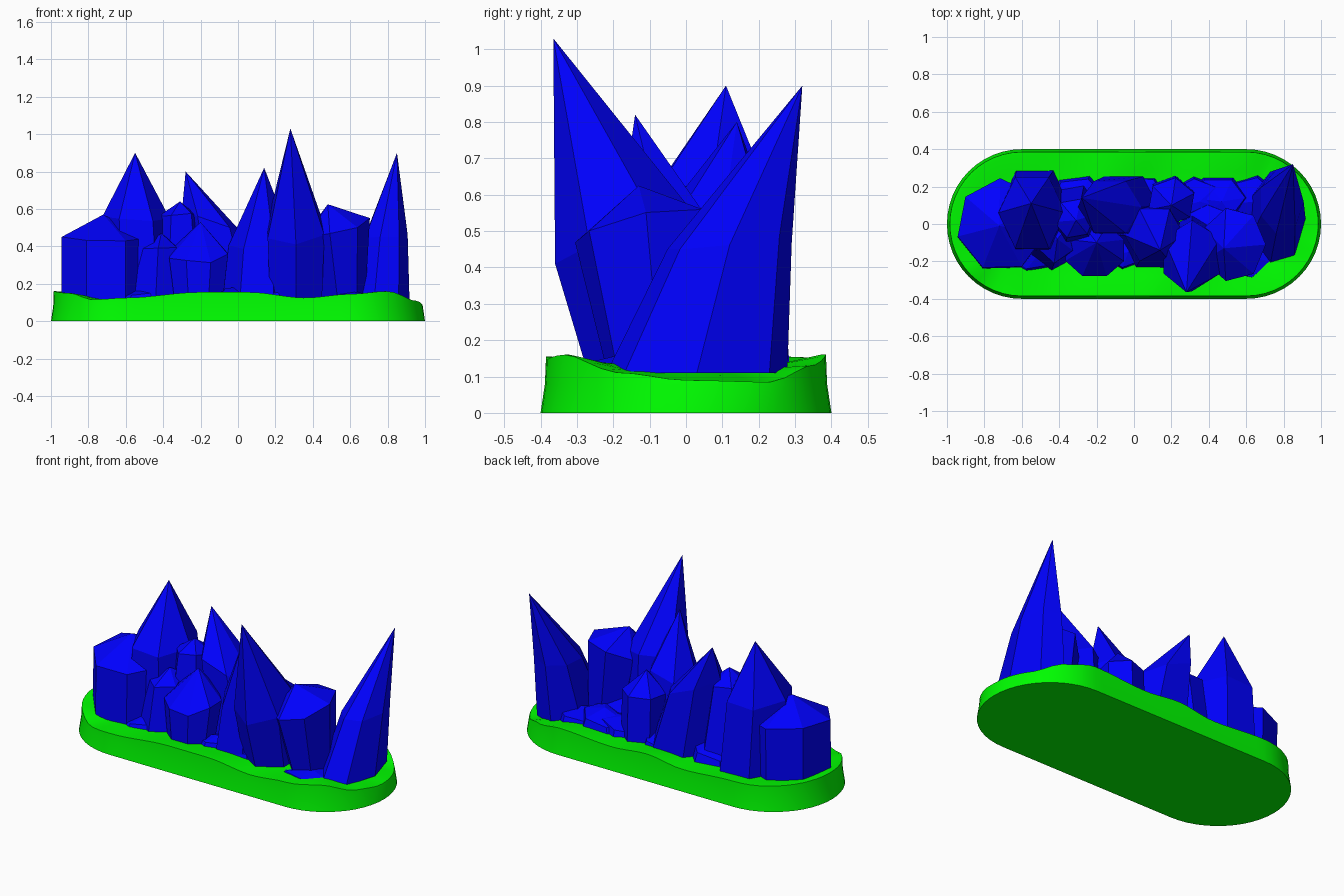
import bpy, bmesh, math, random

if "Cube" in bpy.data.objects:
    bpy.data.objects.remove(bpy.data.objects["Cube"])

random.seed(4)


def material(name, color):
    m = bpy.data.materials.new(name)
    m.diffuse_color = color
    m.use_nodes = True
    m.node_tree.nodes["Principled BSDF"].inputs["Base Color"].default_value = m.diffuse_color
    return m


GREEN = material("green", (0.0, 1.0, 0.0, 1))
BLUE = material("blue", (0.0, 0.0, 1.0, 1))


def finish(bm, name, mat):
    bmesh.ops.recalc_face_normals(bm, faces=bm.faces)
    me = bpy.data.meshes.new(name)
    bm.to_mesh(me)
    bm.free()
    me.materials.append(mat)
    ob = bpy.data.objects.new(name, me)
    bpy.context.collection.objects.link(ob)
    return ob


def bridge(bm, a, b):
    n = len(a)
    for i in range(n):
        bm.faces.new((a[i], a[(i + 1) % n], b[(i + 1) % n], b[i]))


# Base: stadium outline with a wavy rim
# rim height by perimeter position: front 0-1, right end 1-2, back 2-3, left end 3-4
RIM = [(0, .125), (.33, .155), (.55, .155), (.8, .125), (1, .145), (1.17, .16),
       (1.35, .11), (1.5, .09), (1.7, .085), (1.85, .13), (2, .16), (2.3, .14),
       (2.5, .16), (2.7, .13), (3, .15), (3.5, .16), (3.72, .15), (3.85, .115), (4, .125)]


def rim(t):
    for (a, p), (b, q) in zip(RIM, RIM[1:]):
        if t <= b:
            s = (t - a) / (b - a)
            s = s * s * (3 - 2 * s)
            return p + (q - p) * s
    return RIM[-1][1]


def stadium(t, r):
    k, s = int(t), t - int(t)
    if k == 0:
        return -.6 + 1.2 * s, -r
    if k == 2:
        return .6 - 1.2 * s, r
    a = math.pi * (s - .5 if k == 1 else s + .5)
    return (.6 if k == 1 else -.6) + r * math.cos(a), r * math.sin(a)


def make_base():
    bm = bmesh.new()
    ts = [i / 24 for i in range(96)]
    # radius, share of the rim height, fixed height
    rings = [(.4, 0, 0), (.388, 0, .08), (.385, 1, 0), (.37, 1, 0),
             (.28, .5, .06), (.1, 0, .125)]
    loops = []
    for r, k, z in rings:
        loops.append([bm.verts.new((*stadium(t, r), k * rim(t) + z)) for t in ts])
    for a, b in zip(loops, loops[1:]):
        bridge(bm, a, b)
    bm.faces.new(loops[0])
    bm.faces.new(loops[-1])
    ob = finish(bm, "base", GREEN)
    bpy.context.view_layer.objects.active = ob
    ob.select_set(True)
    bpy.ops.object.shade_smooth_by_angle(angle=math.radians(35))
    ob.select_set(False)


# Crystal: faceted prism with a tilted shoulder and an off-centre tip
def crystal(name, foot, foot_r, shoulder, shoulder_r, tip, tilt=(0, 0), n=6, rot=0):
    bm = bmesh.new()
    loops = [[], []]
    for i in range(n):
        a = math.radians(rot) + 2 * math.pi * i / n
        c, s = math.cos(a), math.sin(a)
        loops[0].append(bm.verts.new((foot[0] + foot_r[0] * c, foot[1] + foot_r[1] * s, .11)))
        dx, dy = shoulder_r[0] * c, shoulder_r[1] * s
        z = shoulder[2] + tilt[0] * dx + tilt[1] * dy + random.uniform(-.015, .015)
        loops[1].append(bm.verts.new((shoulder[0] + dx, shoulder[1] + dy, z)))
    bridge(bm, *loops)
    top = bm.verts.new(tip)
    for i in range(n):
        bm.faces.new((loops[1][i], loops[1][(i + 1) % n], top))
    bm.faces.new(loops[0])
    finish(bm, name, BLUE)


make_base()

# Main crystals, left to right
crystal("left_block_crystal", (-.71, -.01), (.24, .25), (-.71, -.005, .45), (.24, .25),
        (-.72, -.01, .57), (-.06, .05), 7, 40)
crystal("left_spire", (-.53, .07), (.2, .25), (-.545, .06, .55), (.18, .22),
        (-.55, .11, .9), (-.05, 0), 6, 0)
crystal("small_middle_crystal", (-.32, .04), (.16, .19), (-.32, .03, .56), (.11, .11),
        (-.31, .02, .64), (.1, 0), 6, 10)
crystal("leaning_spire", (-.05, .1), (.21, .18), (-.13, .09, .52), (.17, .16),
        (-.28, .14, .8), (-.35, 0), 6, 0)
crystal("front_gem", (-.21, -.16), (.14, .12), (-.21, -.14, .36), (.17, .15),
        (-.2, -.1, .53), (0, .25), 8, 22)
crystal("front_left_crystal", (-.43, -.12), (.15, .13), (-.42, -.1, .4), (.1, .11),
        (-.41, -.08, .47), (0, .2), 5, 50)
crystal("middle_spire", (.1, -.06), (.18, .2), (.11, -.06, .44), (.16, .16),
        (.14, -.14, .82), (.2, .3), 6, 0)
crystal("tall_spire", (.31, -.11), (.16, .16), (.31, -.17, .49), (.175, .19),
        (.28, -.365, 1.03), (0, .35), 6, 30)
crystal("back_gem", (.2, .13), (.13, .13), (.2, .12, .4), (.13, .13),
        (.2, .1, .52), (0, 0), 6, 20)
crystal("right_block_crystal", (.56, -.07), (.12, .15), (.53, -.11, .51), (.175, .2),
        (.48, -.13, .625), (.25, .2), 7, 0)
crystal("right_spire", (.762, .03), (.155, .255), (.787, .12, .46), (.12, .175),
        (.85, .32, .9), (0, .1), 7, 0)

# Low rubble filling the feet: x, y, x radius, y radius, height
for i, (x, y, rx, ry, h) in enumerate([
        (.45, .14, .17, .13, .22), (.63, .14, .15, .13, .19), (.33, .14, .15, .12, .2),
        (.02, .17, .16, .1, .19), (-.3, .13, .17, .14, .22), (-.05, -.13, .15, .12, .18),
        (.6, -.16, .17, .15, .16), (.15, -.16, .16, .09, .17), (-.53, -.14, .2, .12, .17),
        (.4, .0, .16, .12, .25)]):
    crystal("rubble_%d" % (i + 1), (x, y), (rx, ry), (x, y, h - .03), (rx * .85, ry * .85),
            (x + .02, y - .02, h), (.1, -.1), 6, 17 * i)
